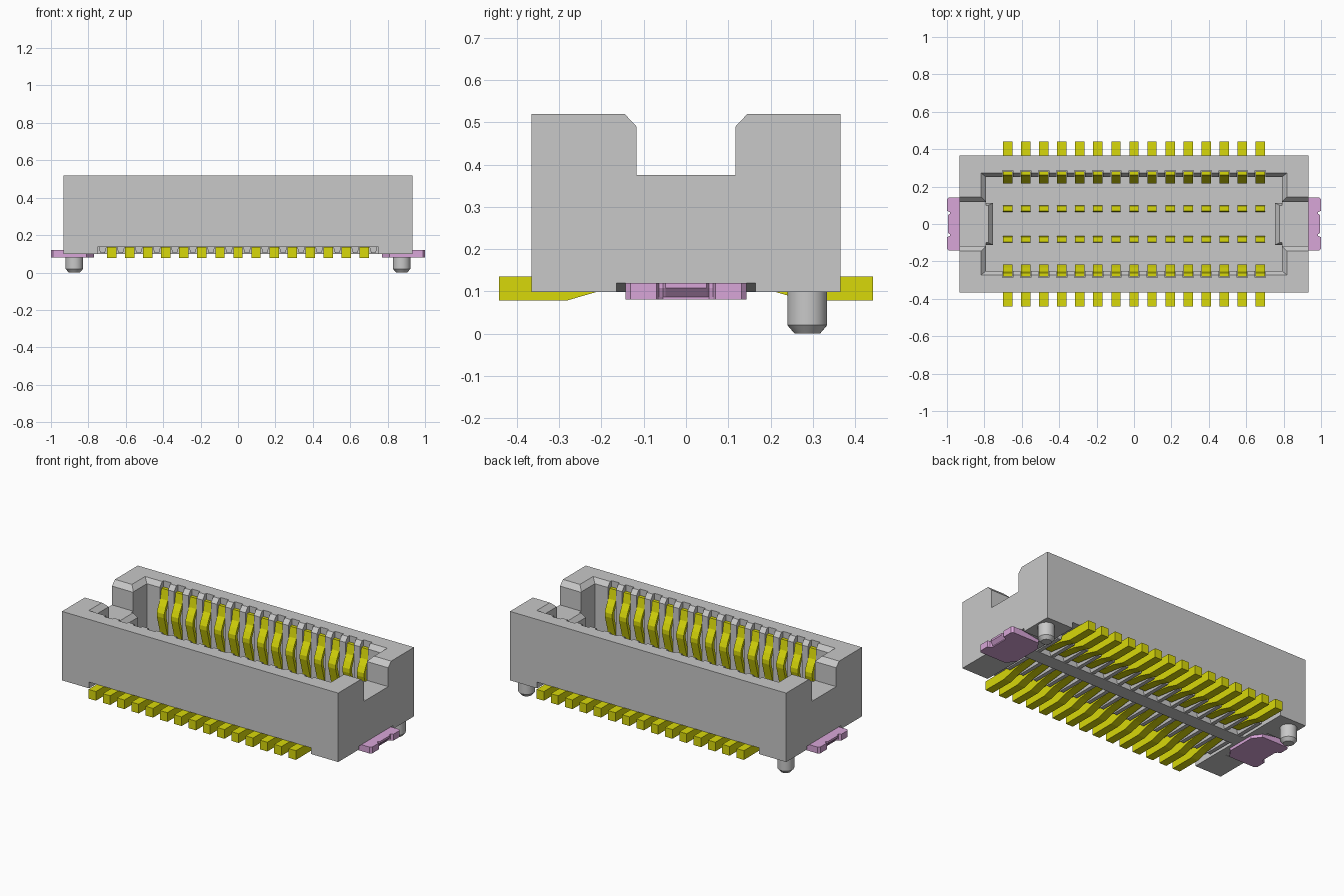
import bpy, bmesh, math

cube = bpy.data.objects.get("Cube")
if cube:
    bpy.data.objects.remove(cube, do_unlink=True)


def material(name, rgb):
    m = bpy.data.materials.new(name)
    m.use_nodes = True
    m.diffuse_color = (*rgb, 1)
    m.node_tree.nodes["Principled BSDF"].inputs["Base Color"].default_value = (*rgb, 1)
    return m


GREY = material("grey plastic", (0.58, 0.58, 0.58))
YELLOW = material("yellow contact metal", (0.69, 0.69, 0.003))
PURPLE = material("purple tab metal", (0.69, 0.38, 0.69))


def loft(bm, rings):
    """Closed solid skinned through rings of equal point count."""
    vs = [[bm.verts.new(p) for p in r] for r in rings]
    n = len(vs[0])
    faces = [bm.faces.new(vs[0]), bm.faces.new(vs[-1])]
    for a, b in zip(vs, vs[1:]):
        for i in range(n):
            j = (i + 1) % n
            faces.append(bm.faces.new((a[i], a[j], b[j], b[i])))
    bmesh.ops.recalc_face_normals(bm, faces=faces)


def rect(x0, x1, y0, y1, z):
    return [(x0, y0, z), (x1, y0, z), (x1, y1, z), (x0, y1, z)]


def box(bm, x0, x1, y0, y1, z0, z1):
    loft(bm, [rect(x0, x1, y0, y1, z0), rect(x0, x1, y0, y1, z1)])


def prism_x(bm, yz, x0, x1):
    """Side profile in y and z, extruded along x."""
    loft(bm, [[(x, y, z) for y, z in yz] for x in (x0, x1)])


def prism_y(bm, xz, y0, y1):
    """Front profile in x and z, extruded along y."""
    loft(bm, [[(x, y, z) for x, z in xz] for y in (y0, y1)])


def finish(bm, name, mat):
    me = bpy.data.meshes.new(name)
    bm.to_mesh(me)
    bm.free()
    me.materials.append(mat)
    ob = bpy.data.objects.new(name, me)
    bpy.context.collection.objects.link(ob)
    return ob


def cut(target, bm):
    """Subtract the solid, then discard the cutter."""
    cutter = finish(bm, "cutter", GREY)
    cutter.hide_render = True
    mod = target.modifiers.new("cut", 'BOOLEAN')
    mod.operation = 'DIFFERENCE'
    mod.solver = 'EXACT'
    mod.object = cutter
    bpy.context.view_layer.objects.active = target
    bpy.ops.object.modifier_apply(modifier=mod.name)
    bpy.data.objects.remove(cutter, do_unlink=True)


COUNT, PITCH, WIDTH = 15, 0.0965, 0.05
XS = [(i - (COUNT - 1) / 2) * PITCH for i in range(COUNT)]

# Housing block
bm = bmesh.new()
box(bm, -0.933, 0.933, -0.366, 0.366, 0.099, 0.52)
housing = finish(bm, "housing", GREY)

# Main cavity with a chamfered rim
bm = bmesh.new()
loft(bm, [rect(-.79, .79, -.25, .25, .16), rect(-.79, .79, -.25, .25, .492),
          rect(-.82, .82, -.274, .274, .522)])
cut(housing, bm)

# Chamfered notch across both end walls
bm = bmesh.new()
prism_x(bm, [(-.117, .375), (.117, .375), (.117, .49), (.149, .524),
             (-.149, .524), (-.117, .49)], -1, 1)
cut(housing, bm)

# Contact slots in the long inner walls
bm = bmesh.new()
for x in XS:
    for s in (-1, 1):
        y0, y1 = sorted((s * 0.24, s * 0.287))
        box(bm, x - 0.028, x + 0.028, y0, y1, 0.165, 0.55)
cut(housing, bm)

# Underside channel for the tails
bm = bmesh.new()
box(bm, -0.75, 0.75, -0.4, 0.4, 0.05, 0.137)
cut(housing, bm)

# Sloping pockets over the end tabs
for s in (-1, 1):
    bm = bmesh.new()
    prism_y(bm, [(s * .765, .05), (s * .765, .099), (s * .8, .099), (s * .96, .124),
                 (s * .96, .05)], -.165, .165)
    cut(housing, bm)

# Centre bar and tapered ribs between the tails on the underside
bm = bmesh.new()
box(bm, -0.755, 0.755, -0.045, 0.045, 0.099, 0.14)
for i in range(COUNT + 1):
    x = (i - COUNT / 2) * PITCH
    for s in (-1, 1):
        prism_y(bm, [(x - .012, .104), (x + .012, .104), (x + .022, .14), (x - .022, .14)],
                s * .04, s * .22)
finish(bm, "underside_ribs", GREY)

# Guide blocks standing inside each end of the cavity
for s, side in ((1, "left"), (-1, "right")):
    bm = bmesh.new()
    rings = []
    for z, x, y in ((.15, .755, .112), (.348, .755, .112), (.375, .778, .10)):
        rings.append(rect(s * x, s * 0.79, -y, y, z))
    loft(bm, rings)
    finish(bm, side + "_guide_block", GREY)

# Contacts: solder tail with inner stub, plus a bowed spring blade
TAIL = [(.442, .079), (.28, .079), (.20, .102), (.065, .118), (.065, .184), (.07, .19),
        (.095, .19), (.10, .184), (.10, .135), (.442, .135)]
BLADE_PATH = [(.268, .12), (.268, .18), (.252, .24), (.238, .29), (.227, .33), (.227, .355),
              (.242, .39), (.262, .425), (.272, .484)]
BLADE = [(y - .01, z) for y, z in BLADE_PATH] + [(y + .01, z) for y, z in reversed(BLADE_PATH)]
for s, row in ((-1, "front"), (1, "back")):
    for part, profile in (("tails", TAIL), ("spring_blades", BLADE)):
        bm = bmesh.new()
        for x in XS:
            prism_x(bm, [(s * y, z) for y, z in profile], x - WIDTH / 2, x + WIDTH / 2)
        finish(bm, f"{row}_contact_{part}", YELLOW)

# Hold-down tabs: nicked outer edge whose middle is undercut
for s, side in ((1, "left"), (-1, "right")):
    bm = bmesh.new()
    rings = []
    for z, mid in ((.081, .975), (.087, .975), (.108, .994), (.12, .994)):
        half = [(.77, .09), (.81, .143), (.988, .143), (1, .131), (1, .07), (.985, .064),
                (min(mid, .985), .054), (mid, .048)]
        outline = half + [(x, -y) for x, y in reversed(half)]
        rings.append([(s * x, y, z) for x, y in outline])
    loft(bm, rings)
    finish(bm, side + "_hold_down_tab", PURPLE)

# Locating pegs under the back corners, chamfered at the tip
for s, side in ((1, "left"), (-1, "right")):
    bm = bmesh.new()
    rings = []
    for z, r in ((0, .03), (.02, .047), (.11, .047)):
        rings.append([(s * .875 + r * math.cos(a), .287 + r * math.sin(a), z)
                      for a in (k * math.tau / 32 for k in range(32))])
    loft(bm, rings)
    peg = finish(bm, side + "_locating_peg", GREY)
    bpy.ops.object.select_all(action='DESELECT')
    peg.select_set(True)
    bpy.context.view_layer.objects.active = peg
    bpy.ops.object.shade_smooth_by_angle(angle=math.radians(30))
